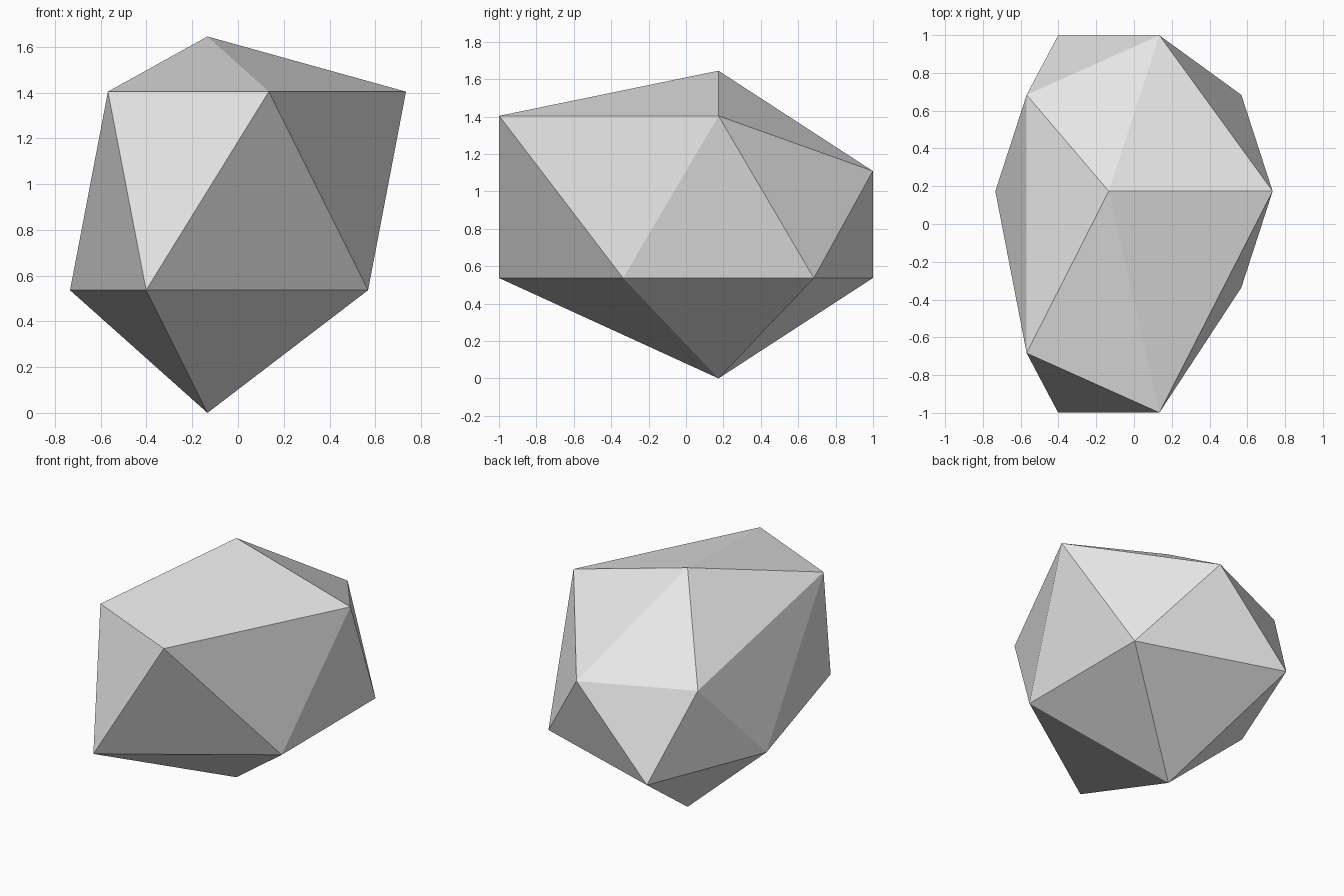
import bpy
import bmesh
from mathutils import Vector

cube = bpy.data.objects.get("Cube")
if cube:
    bpy.data.objects.remove(cube, do_unlink=True)

# Plain grey stone material
grey = bpy.data.materials.new("light_grey")
grey.use_nodes = True
colour = (0.8, 0.8, 0.8, 1)
grey.diffuse_color = colour
grey.node_tree.nodes["Principled BSDF"].inputs["Base Color"].default_value = colour

# Twenty-sided rock body
bm = bmesh.new()
bmesh.ops.create_icosphere(bm, subdivisions=1, radius=0.97)

# Chip the rock by sliding three whole facets: left side, front, top
chips = [
    (Vector((-0.93, 0, 0.36)), Vector((0.267, 0, 0))),
    (Vector((-0.3, -0.93, 0.2)), Vector((0, -0.347, 0))),
    (Vector((-0.36, 0.49, 0.79)), Vector((0, 0, -0.295))),
]
bm.normal_update()
facets = [max(bm.faces, key=lambda f: f.normal.dot(d)) for d, _ in chips]
for facet, (_, shift) in zip(facets, chips):
    bmesh.ops.translate(bm, verts=facet.verts, vec=shift)

# Rest the lowest point on the ground and centre the rock
for axis in range(3):
    low = min(v.co[axis] for v in bm.verts)
    high = max(v.co[axis] for v in bm.verts)
    offset = -low if axis == 2 else -(low + high) / 2
    for v in bm.verts:
        v.co[axis] += offset

bm.normal_update()
mesh = bpy.data.meshes.new("rock")
bm.to_mesh(mesh)
bm.free()
mesh.materials.append(grey)
rock = bpy.data.objects.new("rock", mesh)
bpy.context.collection.objects.link(rock)
